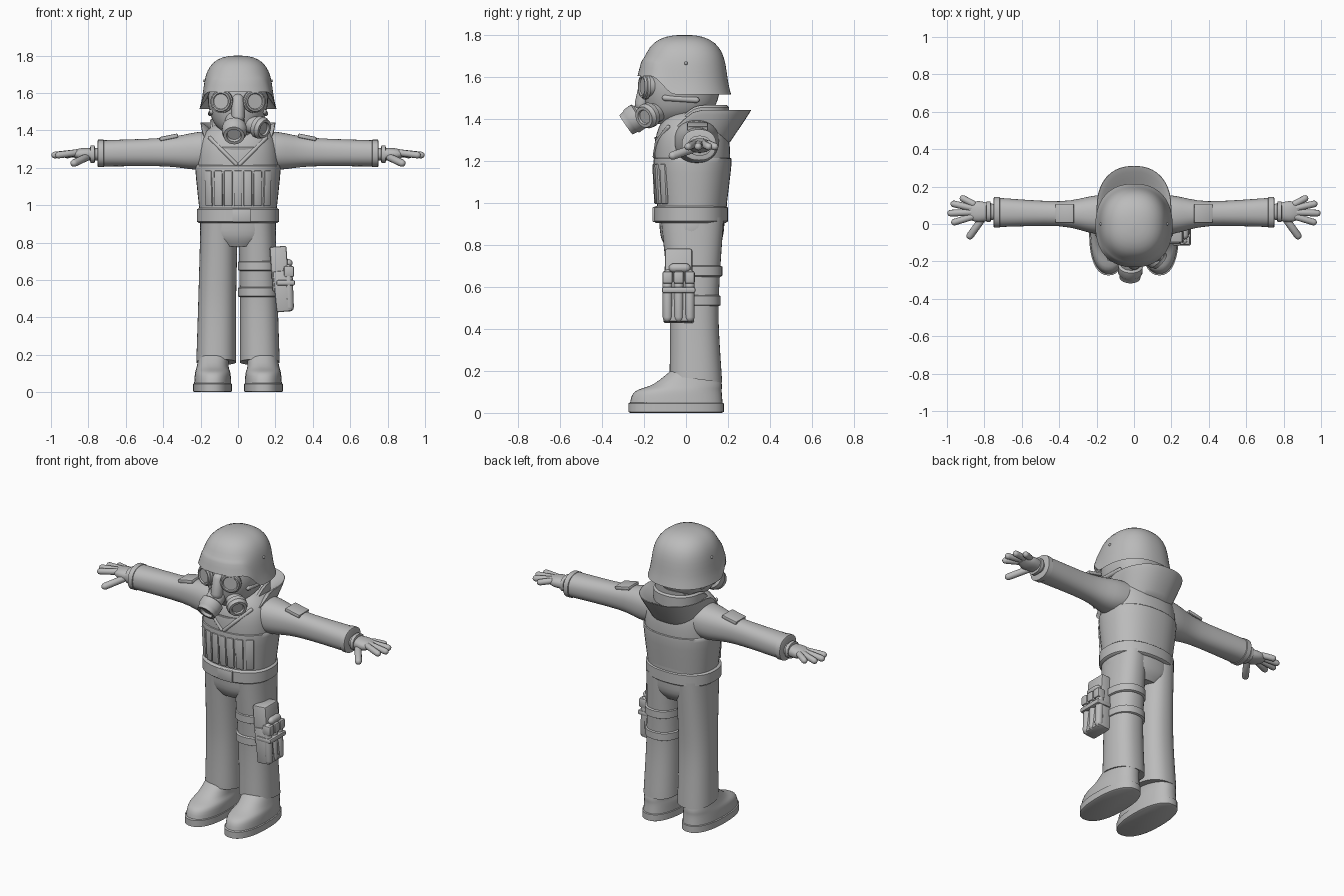
import bpy, bmesh, math
from mathutils import Vector

cube = bpy.data.objects.get("Cube")
if cube:
    bpy.data.objects.remove(cube)

GREY = (0.5, 0.5, 0.5, 1)
SQUARENESS = 2.3
mat = bpy.data.materials.new("plain grey")
mat.use_nodes = True
mat.diffuse_color = GREY
bsdf = mat.node_tree.nodes["Principled BSDF"]
bsdf.inputs["Base Color"].default_value = GREY


def finish(name, bm):
    bmesh.ops.recalc_face_normals(bm, faces=bm.faces)
    mesh = bpy.data.meshes.new(name)
    bm.to_mesh(mesh)
    bm.free()
    ob = bpy.data.objects.new(name, mesh)
    bpy.context.collection.objects.link(ob)
    mesh.materials.append(mat)
    bpy.ops.object.select_all(action="DESELECT")
    ob.select_set(True)
    bpy.context.view_layer.objects.active = ob
    bpy.ops.object.shade_smooth_by_angle(angle=math.radians(40))
    return ob


def skin(name, loops):
    """Bridge closed rings of points and cap both ends."""
    bm = bmesh.new()
    rows = [[bm.verts.new(point) for point in loop] for loop in loops]
    for low, high in zip(rows, rows[1:]):
        for i in range(len(low)):
            j = (i + 1) % len(low)
            bm.faces.new((low[i], low[j], high[j], high[i]))
    bm.faces.new(rows[0])
    bm.faces.new(rows[-1])
    return finish(name, bm)


def spline(rings, steps):
    """Insert smoothly interpolated rings between the given ones."""
    out = []
    last = len(rings) - 1
    for i in range(last):
        quad = [rings[max(0, min(last, i + k))] for k in (-1, 0, 1, 2)]
        for step in range(steps):
            t = step / steps
            out.append([b + t / 2 * (c - a + t * (2 * a - 5 * b + 4 * c - d + t * (3 * (b - c) + d - a)))
                        for a, b, c, d in zip(*quad)])
    return out + [rings[last]]


def signed_power(value):
    return math.copysign(abs(value) ** (2 / SQUARENESS), value)


def loft(name, rings, axis="z", side=1, steps=4, warp=None, count=40):
    """Each ring is its position on the axis, then the bounds of its outline."""
    loops = []
    for place, u_min, u_max, v_min, v_max in spline(rings, steps):
        loop = []
        for i in range(count):
            angle = math.tau * i / count
            u = (u_min + u_max) / 2 + (u_max - u_min) / 2 * signed_power(math.cos(angle))
            v = (v_min + v_max) / 2 + (v_max - v_min) / 2 * signed_power(math.sin(angle))
            point = Vector((u, v, place) if axis == "z" else (place, u, v))
            if warp:
                point.z += warp(point)
            point.x *= side
            loop.append(point)
        loops.append(loop)
    return skin(name, loops)


def band(name, start, end, bounds, lip=0.01, **options):
    """A slab of constant outline with softened edges."""
    u_min, u_max, v_min, v_max = bounds
    inset = (u_min + lip, u_max - lip, v_min + lip, v_max - lip)
    soft = (end - start) * 0.1
    loft(name, [(start, *inset), (start + soft, *bounds), (end - soft, *bounds), (end, *inset)],
         steps=1, **options)


def lathe(name, start, direction, profile, count=24):
    """Turn (distance, radius) points around a direction."""
    axis = Vector(direction).normalized()
    u = axis.orthogonal().normalized()
    v = axis.cross(u)
    angles = [math.tau * i / count for i in range(count)]
    return skin(name, [[Vector(start) + axis * d + r * (u * math.cos(a) + v * math.sin(a)) for a in angles]
                       for d, r in profile])


def capsule(name, start, end, radius):
    start, end = Vector(start), Vector(end)
    length = (end - start).length
    arc = [math.radians(a) for a in (5, 30, 60, 90)]
    profile = [(-radius * math.cos(a), radius * math.sin(a)) for a in arc]
    profile += [(length - d, r) for d, r in reversed(profile)]
    lathe(name, start, end - start, profile, 14)


def canister(name, start, direction, length, radius, opening):
    """A stem, a wider drum and a recessed face."""
    shape = ((0, 0.8), (0.5, 0.8), (0.55, 1), (0.8, 1), (0.85, 0.9), (1, 0.85),
             (1, opening), (0.9, opening * 0.9), (0.9, 0.05))
    lathe(name, start, direction, [(d * length, r * radius) for d, r in shape])


def box(name, center, size, rotation=(0, 0, 0), bevel=0.01):
    bm = bmesh.new()
    bmesh.ops.create_cube(bm, size=1)
    bmesh.ops.scale(bm, vec=size, verts=bm.verts)
    bmesh.ops.bevel(bm, geom=bm.edges[:], offset=bevel, segments=2, affect="EDGES", profile=0.5)
    ob = finish(name, bm)
    ob.location, ob.rotation_euler = center, rotation


def ease(x):
    x = max(0, min(1, x))
    return x * x * (3 - 2 * x)


def dome(t, power):
    """Scale of a rounded cap at height fraction t."""
    return max(0.05, (1 - t ** power) ** 0.4)


def mid(z, half_width, front, back):
    """A ring that is symmetric across the body."""
    return (z, -half_width, half_width, front, back)


ROUND = [math.sin(math.pi / 2 * i / 12) for i in range(13)]

# Jacket with rounded shoulders, vest and belt
jacket = [mid(0.93, 0.2, -0.13, 0.19)]
for t in ROUND:
    s = dome(t, 3)
    jacket.append(mid(1.2 + 0.25 * t, 0.22 * s, 0.03 - 0.18 * s, 0.03 + 0.18 * s))
loft("jacket", jacket, steps=1)
loft("vest", [mid(0.96, 0.205, -0.135, 0.19), mid(1.19, 0.228, -0.155, 0.217), mid(1.21, 0.217, -0.14, 0.205)])
band("belt", 0.905, 0.985, (-0.22, 0.22, -0.155, 0.2))
box("belt_flap", (0.02, -0.153, 0.945), (0.1, 0.015, 0.07), bevel=0.004)
for i in range(-3, 4):
    x = i * 0.052
    y = 0.03 - 0.178 * (1 - abs(x / 0.217) ** SQUARENESS) ** (1 / SQUARENESS)
    box("vest_pouch", (x, y, 1.09), (0.045, 0.016, 0.19), (0.05, 0, 25 * x * abs(x)), 0.006)

# Hips join the two legs
loft("hips", [mid(0.78, 0.12, -0.09, 0.14), mid(0.84, 0.196, -0.12, 0.176), mid(0.95, 0.2, -0.13, 0.185)])


def hem(p):
    return max(0, 0.3 - p.z) * (0.05 - 0.9 * p.y)


for side, label in ((1, "left"), (-1, "right")):
    # Trousers and boots
    loft(label + "_trouser_leg", [(0.16, 0.01, 0.223, -0.078, 0.172), (0.5, 0.01, 0.212, -0.08, 0.155),
                                  (0.93, 0, 0.2, -0.12, 0.18)], side=side, steps=10, warp=hem)
    band(label + "_boot_sole", 0, 0.05, (0.033, 0.24, -0.275, 0.18), side=side)
    loft(label + "_boot", [(0.04, 0.037, 0.235, -0.268, 0.175), (0.1, 0.04, 0.23, -0.245, 0.17),
                           (0.14, 0.05, 0.22, -0.15, 0.17), (0.22, 0.045, 0.205, -0.05, 0.155)], side=side)

    # Sleeve, cuff and shoulder patch
    loft(label + "_sleeve", [(0.12, -0.06, 0.16, 1.2, 1.395), (0.22, -0.05, 0.15, 1.19, 1.39),
                             (0.4, -0.012, 0.122, 1.208, 1.36), (0.73, -0.016, 0.14, 1.207, 1.347)], "x", side)
    band(label + "_cuff", 0.715, 0.752, (-0.02, 0.144, 1.203, 1.35), axis="x", side=side)
    box(label + "_shoulder_patch", (side * 0.37, 0.055, 1.363), (0.1, 0.1, 0.022), (0, side * 0.2, 0), 0.006)

    # Gloved hand with fanned fingers
    loft(label + "_palm", [(0.72, 0.03, 0.1, 1.24, 1.305), (0.83, 0.01, 0.122, 1.24, 1.306),
                           (0.89, 0.03, 0.11, 1.26, 1.29)], "x", side)
    band(label + "_glove_band", 0.765, 0.79, (0.01, 0.12, 1.225, 1.32), axis="x", side=side)

    def on_hand(reach, degrees, z):
        a = math.radians(degrees)
        return (side * (0.78 + reach * math.cos(a)), 0.065 + reach * math.sin(a), z)

    for i, finger in enumerate(("little", "ring", "middle", "index")):
        spread = 28 - 15 * i
        reach = 0.2 - 0.012 * (i - 2) ** 2
        capsule(label + "_" + finger + "_finger", on_hand(0.09, spread, 1.28), on_hand(reach, spread, 1.268), 0.018)
    capsule(label + "_thumb", on_hand(0.05, -50, 1.255), on_hand(0.16, -53, 1.225), 0.02)

    # Jacket lapel in two stretches
    fold = (side * 0.08, -0.137, 1.29)
    capsule(label + "_lapel_upper", (side * 0.15, -0.085, 1.36), fold, 0.011)
    capsule(label + "_lapel_lower", fold, (side * 0.01, -0.148, 1.22), 0.011)

    # Mask eyepiece and strap
    canister(label + "_eyepiece", (side * 0.073, -0.155, 1.555), (side * 0.35, -1, 0), 0.06, 0.062, 0.72)
    capsule(label + "_mask_strap", (side * 0.14, -0.1, 1.5), (side * 0.147, 0.05, 1.49), 0.014)


# Folded hood and standing collar, both dipping at the throat
def throat(p):
    return -0.13 * ease((0.07 - p.y) / 0.2)


loft("hood", [mid(1.29, 0.16, -0.11, 0.21), mid(1.42, 0.197, -0.145, 0.297), mid(1.44, 0.19, -0.145, 0.3),
              mid(1.38, 0.12, -0.09, 0.19)], warp=throat)
band("collar", 1.36, 1.465, (-0.15, 0.15, -0.13, 0.205), warp=throat)
band("neck", 1.3, 1.5, (-0.1, 0.1, -0.06, 0.14))

# Masked head with snout and side filter
loft("masked_head", [mid(1.375, 0.06, -0.15, 0.02), mid(1.44, 0.128, -0.185, 0.125),
                     mid(1.55, 0.16, -0.2, 0.163), mid(1.68, 0.15, -0.17, 0.16)])
capsule("mask_nose", (0, -0.19, 1.56), (0, -0.21, 1.47), 0.035)
canister("mask_snout", (-0.015, -0.15, 1.465), (-0.04, -0.8, -0.55), 0.165, 0.066, 0.6)
canister("cheek_filter", (0.065, -0.135, 1.435), (0.7, -0.6, -0.25), 0.105, 0.06, 0.6)


# Helmet with the brim raised over the face
def brim(p):
    return 0.09 * ease((-0.05 - p.y) / 0.12) * ease((1.72 - p.z) / 0.17)


helmet = [mid(1.57, 0.17, -0.19, 0.18)]
for t in ROUND:
    flare = 0.023 * (1 - t) ** 4
    width, depth = 0.183 * dome(t, 4) + flare, 0.2 * dome(t, 4) + flare
    helmet.append(mid(1.515 + 0.285 * t, width, -0.008 - depth, depth - 0.008))
loft("helmet", helmet, steps=1, warp=brim, count=56)
for x, y in ((0, -0.2), (0.175, 0), (-0.175, 0)):
    capsule("helmet_rivet", (x, y, 1.665), (x * 1.02, y * 1.02, 1.665), 0.008)

# Thigh straps, holster and pouches
for z, slack in ((0.535, 0), (0.675, 0.008)):
    band("thigh_strap", z - 0.027, z + 0.027, (0, 0.217, -0.095 - slack, 0.165 + slack))
box("holster_back", (0.222, -0.035, 0.66), (0.09, 0.13, 0.24), (0, -0.07, 0))
box("holster_body", (0.238, -0.035, 0.54), (0.085, 0.145, 0.22), (0, -0.1, 0))
for i in (-1, 0, 1):
    y = -0.035 + i * 0.053
    capsule("holster_pouch", (0.268, y, 0.66), (0.276, y, 0.455), 0.023)
    box("pouch_flap", (0.272, y, 0.645), (0.055, 0.048, 0.06))
box("holster_band", (0.255, -0.035, 0.585), (0.1, 0.16, 0.03))
capsule("holster_grip", (0.27, -0.06, 0.69), (0.27, 0, 0.69), 0.022)
